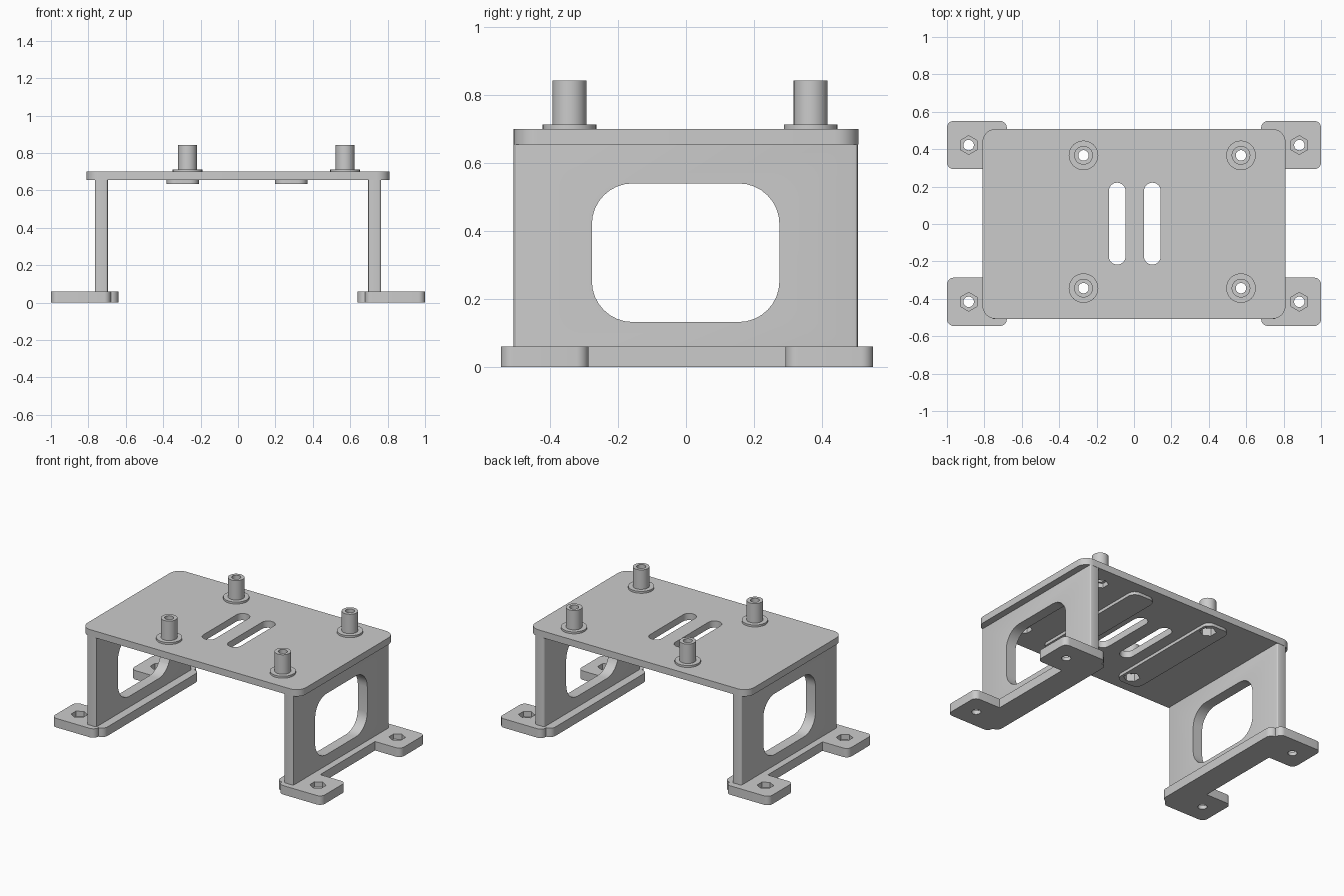
import bpy, bmesh, math
from mathutils import Matrix

if "Cube" in bpy.data.objects:
    bpy.data.objects.remove(bpy.data.objects["Cube"])

grey = bpy.data.materials.new("grey plastic")
grey.diffuse_color = (0.6, 0.6, 0.6, 1)
grey.use_nodes = True
grey.node_tree.nodes["Principled BSDF"].inputs["Base Color"].default_value = grey.diffuse_color


def prism(name, outline, z0, z1, matrix=None):
    """Extrude a closed 2D outline from z0 to z1."""
    bm = bmesh.new()
    bottom = bm.faces.new([bm.verts.new((x, y, z0)) for x, y in outline])
    ext = bmesh.ops.extrude_face_region(bm, geom=[bottom])["geom"]
    for v in ext:
        if isinstance(v, bmesh.types.BMVert):
            v.co.z = z1
    if matrix:
        bm.transform(matrix)
    bmesh.ops.recalc_face_normals(bm, faces=bm.faces)
    me = bpy.data.meshes.new(name)
    bm.to_mesh(me)
    bm.free()
    me.materials.append(grey)
    ob = bpy.data.objects.new(name, me)
    bpy.context.collection.objects.link(ob)
    return ob


def rounded(x0, x1, y0, y1, r, n=8):
    """Rectangle outline with rounded corners."""
    pts = []
    corners = [(x1 - r, y1 - r), (x0 + r, y1 - r), (x0 + r, y0 + r), (x1 - r, y0 + r)]
    for q, (cx, cy) in enumerate(corners):
        for i in range(n + 1):
            a = math.pi / 2 * (q + i / n)
            pts.append((cx + r * math.cos(a), cy + r * math.sin(a)))
    return pts


def circle(cx, cy, r, n=32):
    return [(cx + r * math.sin(2 * math.pi * i / n), cy + r * math.cos(2 * math.pi * i / n))
            for i in range(n)]


def combine(ob, others, operation):
    """Apply booleans and remove the helper objects."""
    bpy.context.view_layer.objects.active = ob
    for other in others:
        m = ob.modifiers.new("cut", "BOOLEAN")
        m.operation, m.solver, m.object = operation, "EXACT", other
        bpy.ops.object.modifier_apply(modifier=m.name)
        bpy.data.objects.remove(other)


posts = [(x, y) for x in (-0.27, 0.572) for y in (0.367, -0.343)]

# Top plate with reinforcing strips underneath
plate = prism("top_plate", rounded(-0.81, 0.81, -0.507, 0.508, 0.07), 0.655, 0.7)
combine(plate, [prism("strip", rounded(x - 0.086, x + 0.086, -0.42, 0.44, 0.05), 0.635, 0.67)
                for x in (-0.295, 0.285)], "UNION")

# Standoffs: washer flange and post
for x, y in posts:
    combine(plate, [prism("flange", circle(x, y, 0.079), 0.68, 0.713),
                    prism("post", circle(x, y, 0.05), 0.68, 0.843)], "UNION")

# Slots, bores and hexagonal pockets from below
cuts = [prism("slot", rounded(x - 0.045, x + 0.045, -0.217, 0.221, 0.0449), 0.6, 0.75)
        for x in (-0.09, 0.098)]
for x, y in posts:
    cuts += [prism("bore", circle(x, y, 0.028, 24), 0.6, 0.9),
             prism("pocket", circle(x, y, 0.05, 6), 0.6, 0.685)]
combine(plate, cuts, "DIFFERENCE")

# Side legs and footed bases
side_axes = Matrix(((0, 0, 1, 0), (1, 0, 0, 0), (0, 1, 0, 0), (0, 0, 0, 1)))
for s, side in ((-1, "left"), (1, "right")):
    leg = prism(side + "_leg", rounded(min(s * 0.695, s * 0.765), max(s * 0.695, s * 0.765),
                                       -0.507, 0.506, 0.012, 3), 0.06, 0.655)
    window = prism("window", rounded(-0.277, 0.275, 0.132, 0.54, 0.12), -1, 1, side_axes)
    combine(leg, [window], "DIFFERENCE")

    def span(a, b):
        return min(s * a, s * b), max(s * a, s * b)

    base = prism(side + "_base", rounded(*span(0.64, 0.81), -0.507, 0.508, 0.04), 0, 0.06)
    combine(base, [prism("pad", rounded(*span(0.68, 1.0), y - 0.129, y + 0.129, 0.036), 0, 0.06)
                   for y in (0.422, -0.416)], "UNION")
    holes = []
    for y in (0.422, -0.416):
        holes += [prism("hole", circle(s * 0.884, y, 0.028, 24), -0.1, 0.1),
                  prism("hex", circle(s * 0.884, y, 0.05, 6), 0.025, 0.1)]
    combine(base, holes, "DIFFERENCE")

# Smooth curved walls, keep the edges crisp
bpy.ops.object.select_all(action="SELECT")
bpy.ops.object.shade_smooth_by_angle(angle=math.radians(30))
